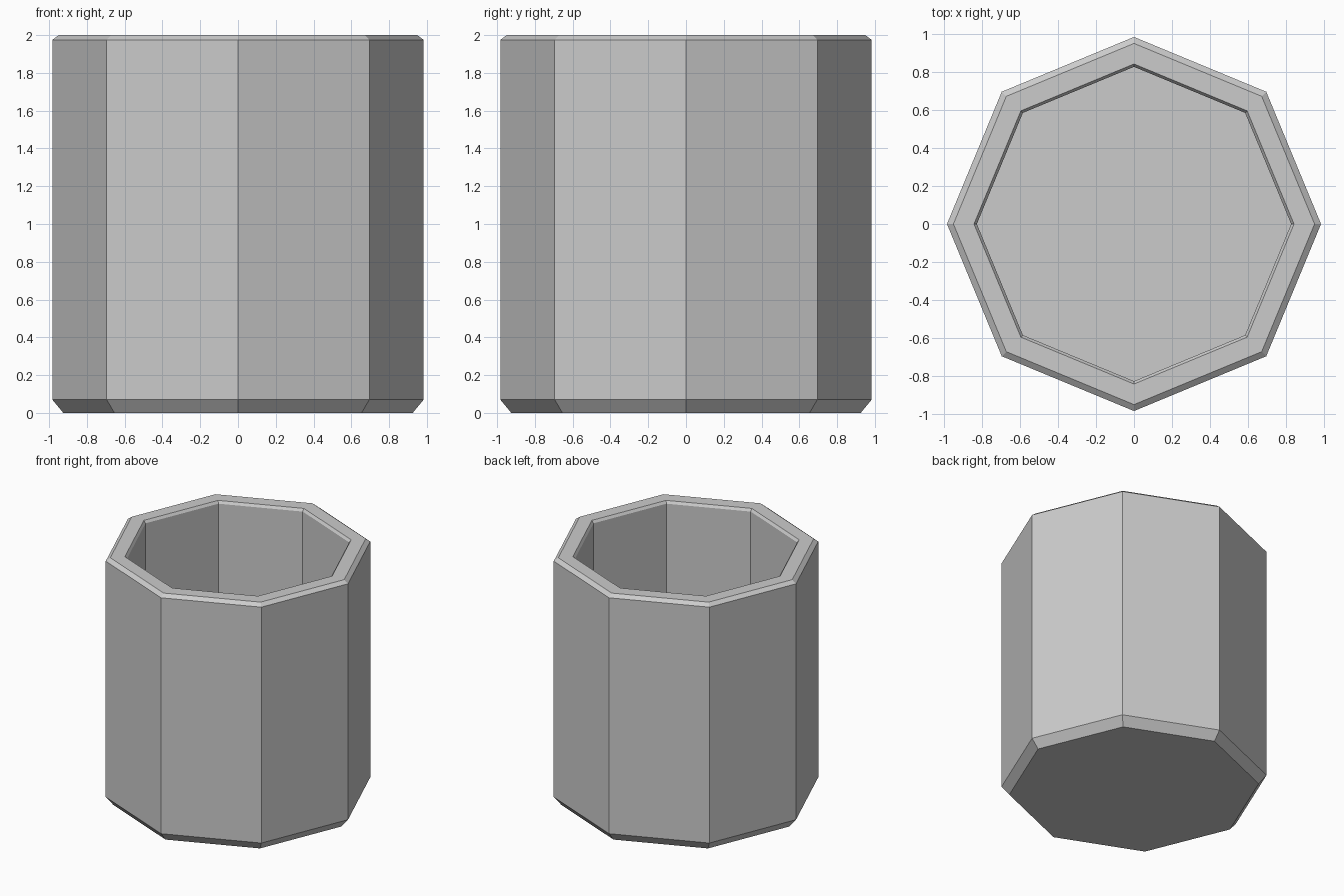
import bpy, bmesh
from math import cos, sin, tau

if "Cube" in bpy.data.objects:
    bpy.data.objects.remove(bpy.data.objects["Cube"])

SIDES = 8

# Cup cross-section (radius, height): base, outer wall, rim, inner wall, floor
PROFILE = [
    (0.925, 0.0), (0.983, 0.07), (0.983, 1.975), (0.949, 2.0),
    (0.841, 2.0), (0.826, 1.98), (0.826, 0.15),
]

bm = bmesh.new()
rings = [[bm.verts.new((r * cos(tau * i / SIDES), r * sin(tau * i / SIDES), z))
          for i in range(SIDES)] for r, z in PROFILE]

# Side bands between neighbouring rings
for low, high in zip(rings, rings[1:]):
    for i in range(SIDES):
        j = (i + 1) % SIDES
        bm.faces.new((low[i], low[j], high[j], high[i]))

# Underside and inner floor
bm.faces.new(rings[0][::-1])
bm.faces.new(rings[-1])
bmesh.ops.recalc_face_normals(bm, faces=bm.faces)

mesh = bpy.data.meshes.new("octagonal_cup")
bm.to_mesh(mesh)
bm.free()
bpy.context.collection.objects.link(bpy.data.objects.new("octagonal_cup", mesh))
